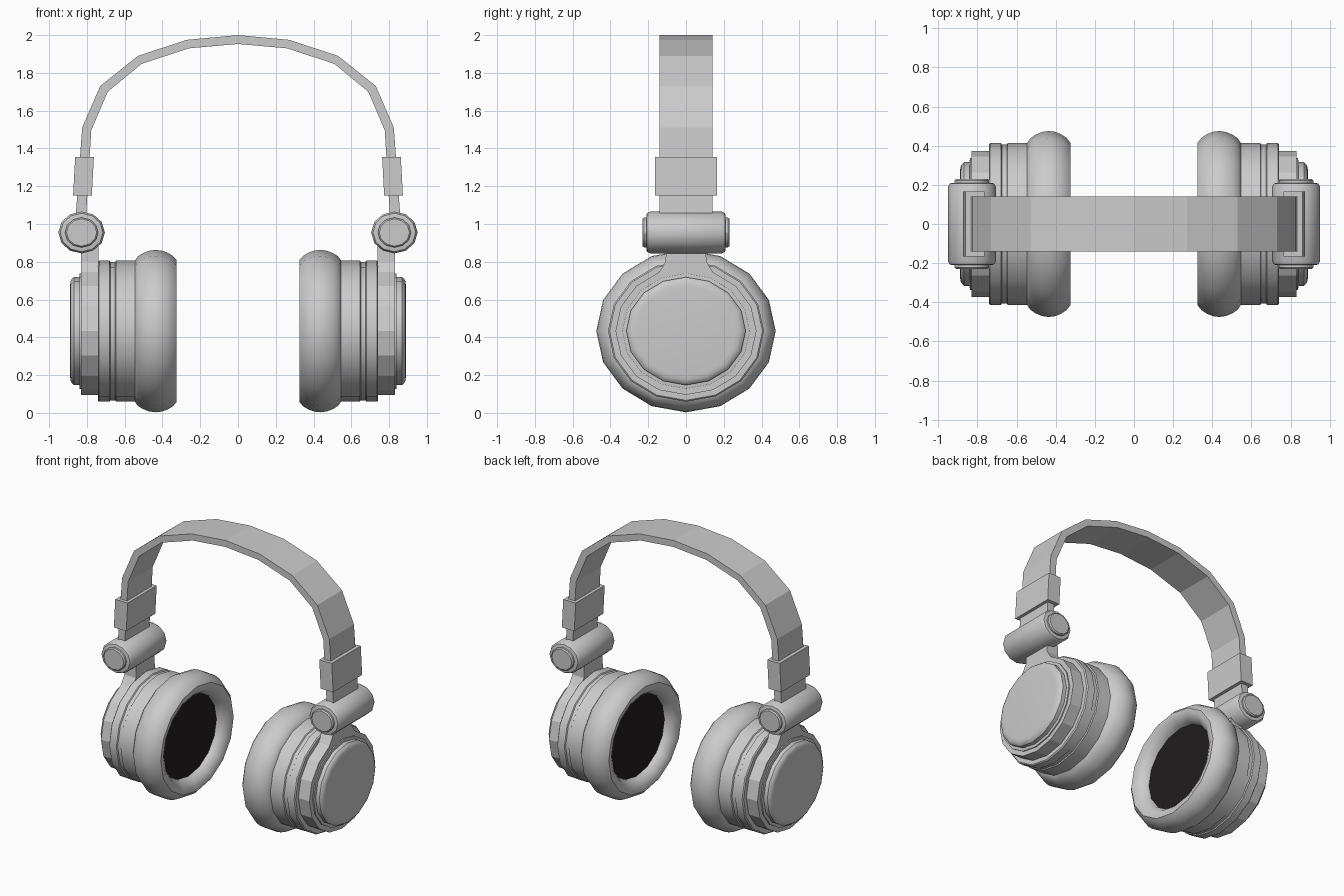
import bpy, bmesh
from math import cos, sin, pi, radians
from mathutils import Vector

if "Cube" in bpy.data.objects:
    bpy.data.objects.remove(bpy.data.objects["Cube"])

CZ = 0.433     # height of ear cup centre
SQ = 0.905     # vertical squash of the oval cups


def finish(name, bm, mirror=True, smooth=True):
    bmesh.ops.recalc_face_normals(bm, faces=bm.faces)
    me = bpy.data.meshes.new(name)
    bm.to_mesh(me)
    bm.free()
    ob = bpy.data.objects.new(name, me)
    bpy.context.collection.objects.link(ob)
    if smooth:
        me.shade_smooth()
        me.set_sharp_from_angle(angle=radians(32))
    if mirror:
        m = ob.modifiers.new("Mirror", 'MIRROR')
        m.use_mirror_merge = False
        m.mirror_object = None
    return ob


def lathe(name, profile, place, sides):
    """Sweep (t, radius) points round an axis; place maps (t, u, v) to a position."""
    bm = bmesh.new()
    rings = []
    for t, r in profile:
        rings.append([bm.verts.new(place(t, r * cos(2 * pi * k / sides), r * sin(2 * pi * k / sides)))
                      for k in range(sides)])
    for a, b in zip(rings, rings[1:]):
        for k in range(sides):
            j = (k + 1) % sides
            bm.faces.new((a[k], a[j], b[j], b[k]))
    bm.faces.new(rings[0])
    bm.faces.new(rings[-1])
    return finish(name, bm)


def prism(name, outline, offset, mirror=True):
    """Extrude a flat outline by an offset vector."""
    bm = bmesh.new()
    face = bm.faces.new([bm.verts.new(p) for p in outline])
    ext = bmesh.ops.extrude_face_region(bm, geom=[face])
    moved = [g for g in ext["geom"] if isinstance(g, bmesh.types.BMVert)]
    bmesh.ops.translate(bm, verts=moved, vec=Vector(offset))
    return finish(name, bm, mirror, smooth=False)


def cup(t, u, v):
    return (t, u, CZ + v * SQ)


def hinge(t, u, v):
    return (0.828 + u, t, 0.955 + v * 0.9)


# Ear cushions, rounded with a recessed opening
lathe("ear_cushion", [(0.41, 0.315), (0.375, 0.325), (0.345, 0.35), (0.327, 0.385), (0.325, 0.415),
                      (0.345, 0.44), (0.375, 0.46), (0.405, 0.471), (0.435, 0.475), (0.47, 0.47),
                      (0.505, 0.455), (0.53, 0.437), (0.548, 0.41), (0.55, 0.38)], cup, 16)

# Dark speaker cloth inside each cushion
cloth = lathe("speaker_cloth", [(0.395, 0.325), (0.405, 0.325)], cup, 16)
mat = bpy.data.materials.new("dark_cloth")
mat.diffuse_color = (0.015, 0.012, 0.013, 1)
mat.use_nodes = True
mat.node_tree.nodes["Principled BSDF"].inputs["Base Color"].default_value = mat.diffuse_color
cloth.data.materials.append(mat)

# Cup shells with a shallow groove
lathe("cup_shell", [(0.53, 0.413), (0.645, 0.413), (0.65, 0.405), (0.675, 0.405), (0.68, 0.413),
                    (0.735, 0.413), (0.742, 0.405)], cup, 16)

# Yoke plates: oval with a neck reaching the hinge
ring = [cup(0.738, 0.373 * cos(a), 0.373 * sin(a))
        for a in [pi / 2 + 2 * pi * k / 16 for k in range(1, 16)]]
neck = [(0.738, y, z) for y, z in [(0.108, 0.80), (0.105, 0.90), (-0.105, 0.90), (-0.108, 0.80)]]
prism("yoke_plate", ring + neck, (0.092, 0, 0))

# Outer caps
lathe("outer_cap", [(0.82, 0.338), (0.838, 0.338), (0.84, 0.316), (0.868, 0.316), (0.88, 0.305),
                    (0.887, 0.288), (0.889, 0.265)], cup, 16)

# Hinge barrels and end pins
lathe("hinge_barrel", [(-0.21, 0.1), (-0.207, 0.113), (-0.19, 0.123), (0.19, 0.123),
                       (0.207, 0.113), (0.21, 0.1)], hinge, 12)
lathe("hinge_pin", [(-0.23, 0.08), (-0.222, 0.088), (0.222, 0.088), (0.23, 0.08)], hinge, 12)

# Sliders on the band ends
prism("slider", [(0.763, -0.165, 1.355), (0.862, -0.165, 1.355),
                 (0.873, -0.165, 1.15), (0.774, -0.165, 1.15)], (0, 0.33, 0))

# Head band, one faceted strip
outer = [(0.86, 1.03), (0.825, 1.51), (0.73, 1.73), (0.53, 1.89), (0.27, 1.975)]
inner = [(0.805, 1.03), (0.777, 1.495), (0.69, 1.70), (0.51, 1.848), (0.26, 1.93)]
top = outer + [(0, 2.0)] + [(-x, z) for x, z in reversed(outer)]
under = [(-x, z) for x, z in inner] + [(0, 1.953)] + list(reversed(inner))
prism("head_band", [(x, -0.14, z) for x, z in top + under], (0, 0.28, 0), mirror=False)
